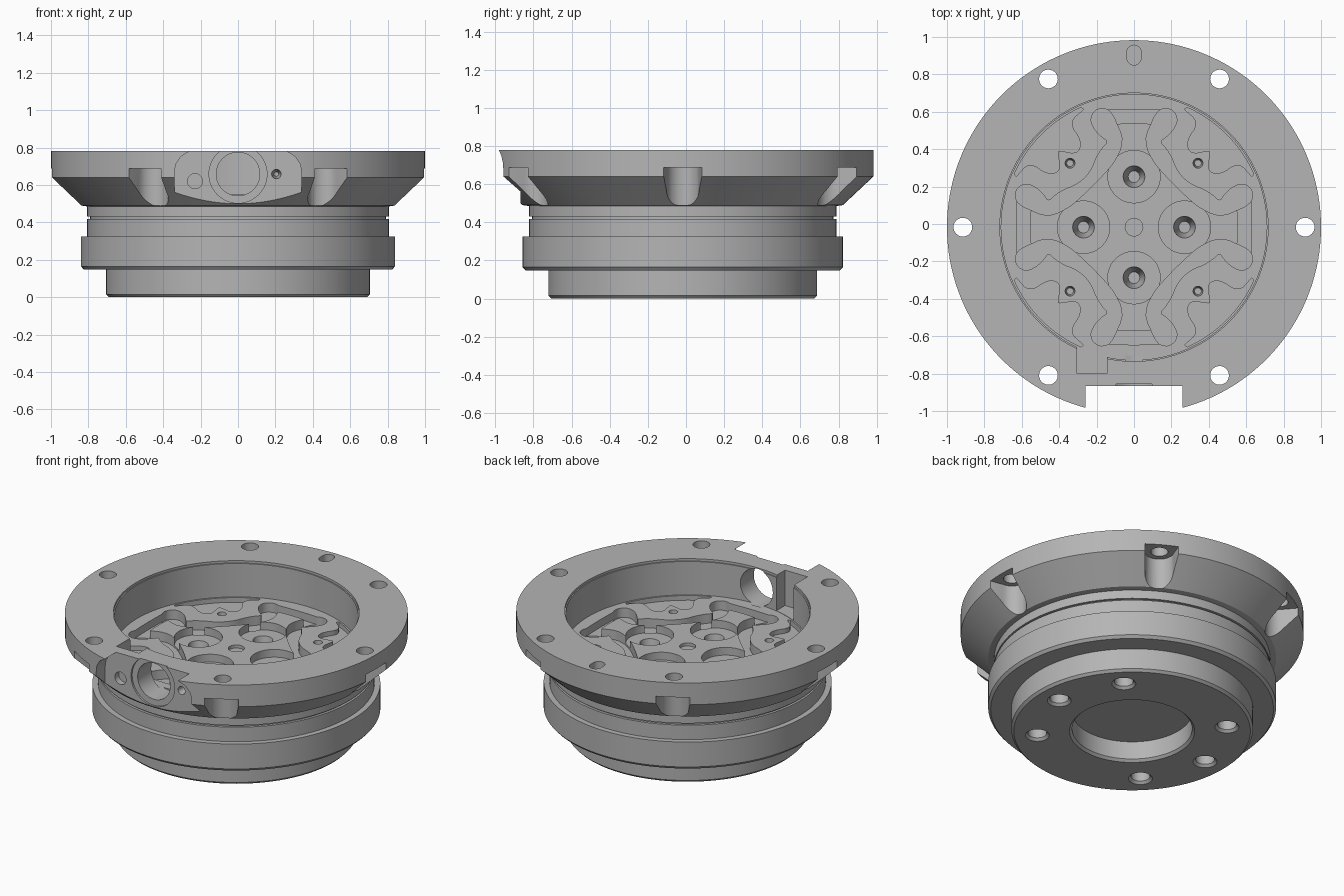
import bpy, bmesh
from math import sin, cos, pi, radians
from mathutils import Matrix, Vector

if "Cube" in bpy.data.objects:
    bpy.data.objects.remove(bpy.data.objects["Cube"], do_unlink=True)

TOP, FLOOR = 0.78, 0.55
AXIS_Y = -0.017
FRONT = Matrix.Rotation(pi / 2, 4, "X")      # outline in x/z, depth towards -y

metal = bpy.data.materials.new("machined grey")
metal.use_nodes = True
grey = (0.46, 0.46, 0.46, 1)
metal.diffuse_color = grey
metal.node_tree.nodes["Principled BSDF"].inputs["Base Color"].default_value = grey


def turn(deg):
    return Matrix.Rotation(radians(deg), 4, "Z")


def circle(x, y, r, n=32):
    return [(x + r * cos(2 * pi * i / n), y + r * sin(2 * pi * i / n)) for i in range(n)]


def arc(x, y, r, a, b, n=16):
    return [(x + r * cos(radians(a + (b - a) * i / n)),
             y + r * sin(radians(a + (b - a) * i / n))) for i in range(n + 1)]


def smooth(pts, closed=False, rounds=2):
    """Corner-cutting subdivision of a polyline."""
    for _ in range(rounds):
        out = [] if closed else [pts[0]]
        for i in range(len(pts) if closed else len(pts) - 1):
            p, q = Vector(pts[i]), Vector(pts[(i + 1) % len(pts)])
            out += [p.lerp(q, 0.25), p.lerp(q, 0.75)]
        pts = out if closed else out + [pts[-1]]
    return [tuple(p) for p in pts]


def ribbon(path):
    """Outline of a round-ended channel; path points are (x, y, half width)."""
    pts = smooth(path)
    left, right = [], []
    for i, p in enumerate(pts):
        a, b = pts[max(i - 1, 0)], pts[min(i + 1, len(pts) - 1)]
        d = Vector((b[0] - a[0], b[1] - a[1])).normalized() * p[2]
        left.append((p[0] - d.y, p[1] + d.x))
        right.append((p[0] + d.y, p[1] - d.x))

    def cap(p, start, n=8):
        v = Vector((start[0] - p[0], start[1] - p[1]))
        return [(p[0] + v.x * cos(t) + v.y * sin(t), p[1] - v.x * sin(t) + v.y * cos(t))
                for t in [pi * k / n for k in range(1, n)]]
    return left + cap(pts[-1], left[-1]) + right[::-1] + cap(pts[0], right[0])


def prism(bm, outline, z0, z1, mat=Matrix(), low=1.0):
    """Solid from an outline; low scales the bottom about its centre."""
    n = len(outline)
    cx, cy = sum(p[0] for p in outline) / n, sum(p[1] for p in outline) / n
    bot = [bm.verts.new(mat @ Vector((cx + (x - cx) * low, cy + (y - cy) * low, z0))) for x, y in outline]
    top = [bm.verts.new(mat @ Vector((x, y, z1))) for x, y in outline]
    bm.faces.new(bot[::-1])
    bm.faces.new(top)
    for i in range(n):
        j = (i + 1) % n
        bm.faces.new((bot[i], bot[j], top[j], top[i]))


def make_object(name, bm):
    bmesh.ops.recalc_face_normals(bm, faces=bm.faces)
    mesh = bpy.data.meshes.new(name)
    bm.to_mesh(mesh)
    bm.free()
    obj = bpy.data.objects.new(name, mesh)
    bpy.context.scene.collection.objects.link(obj)
    return obj


# Turned body: underside recess, spigot, collar, neck, flange and cavity
profile = [(0, .13), (.35, .13), (.35, .015), (.365, 0), (.69, 0), (.705, .015), (.705, .148),
           (.825, .148), (.84, .165), (.84, .325), (.806, .325), (.806, .418), (.79, .418),
           (.79, .43), (.806, .43), (.806, .485), (.84, .49), (1, .64), (1, TOP),
           (.717, TOP), (.717, .765), (.71, .765), (.71, FLOOR), (0, FLOOR)]
bm = bmesh.new()
ring = [bm.verts.new((r, 0, z)) for r, z in profile]
edges = [bm.edges.new(pair) for pair in zip(ring, ring[1:])]
bmesh.ops.spin(bm, geom=ring + edges, axis=(0, 0, 1), cent=(0, 0, 0), angle=2 * pi, steps=144)
bmesh.ops.remove_doubles(bm, verts=bm.verts, dist=1e-4)
body = make_object("flanged_housing", bm)
body.data.materials.append(metal)

cutters = []


def cut(name, *prisms):
    """Subtract a group of separate prisms from the body."""
    bm = bmesh.new()
    for args in prisms:
        prism(bm, *args)
    tool = make_object(name, bm)
    tool.data.materials.append(metal)
    tool.hide_render = True
    mod = body.modifiers.new(name, "BOOLEAN")
    mod.operation, mod.solver, mod.object = "DIFFERENCE", "EXACT", tool
    cutters.append(tool)


quarters = [turn(90 * k) for k in range(4)]
sixths = [turn(60 * k) for k in range(6)]

# Flange bolt holes with open pockets underneath
pocket = [(1.06, .112)] + arc(.915, 0, .085, 90, 270) + [(1.06, -.112)]
cut("bolt_pockets", *[(pocket, .45, .687, m) for m in sixths])
cut("bolt_holes", *[(circle(.915, 0, .05), .6, .9, m) for m in sixths])

# Locating slot at the back of the flange
cut("locating_slot", (arc(0, .935, .038, 0, 180) + arc(0, .905, .038, 180, 360), .71, .9))

# Flat front seat with rounded shoulders, bore and side holes
half = [(.34, .4), (.34, .66), (.333, .71), (.305, .752), (.26, TOP), (.26, .85)]
cut("front_seat", (half + [(-x, z) for x, z in half[::-1]], .85, 1.1, FRONT))
cut("bore_step", (circle(0, .658, .155, 48), .838, .95, FRONT))
cut("front_bore", (circle(0, .658, .116, 48), .685, .95, FRONT))
cut("front_side_holes", (circle(-.23, .62, .04), .81, .95, FRONT),
    (circle(.205, .658, .04), .76, .95, FRONT, .3))

# Square notch in the cavity wall
cut("wall_notch", ([(-.305, -.783), (-.145, -.783), (-.145, -.6), (-.305, -.6)], FLOOR + .002, .9))

# Low areas around the lobed floor
valley = [(.27, .63), (.35, .56), (.28, .46), (.30, .39), (.40, .41),
          (.41, .40), (.39, .30), (.46, .28), (.56, .35), (.63, .27)]
valley = smooth(valley) + arc(0, 0, .7, 24, 66)
cut("floor_valleys", *[(valley, FLOOR - .03, .6, m) for m in quarters])

# Winding channels, with a link across the end of each arm
channel = [(.17, .575, .06), (.15, .54, .06), (.09, .46, .035), (.15, .37, .05), (.205, .28, .03)]
channel += [(y, x, w) for x, y, w in channel[::-1]]
cut("floor_channels", *[(ribbon(channel), FLOOR - .06, .6, m) for m in quarters])
link = [(-.16, .585, .04), (0, .595, .035), (.16, .585, .04)]
cut("channel_links", *[(ribbon(link), FLOOR - .05, .6, m) for m in quarters])

# Counterbored floor holes, centre dimple and small corner holes
cut("floor_counterbores", *[(circle(.27, 0, .14, 48), FLOOR - .05, .6, m) for m in quarters])
cut("floor_holes", *[(circle(.27, 0, .062), .36, .52, m, .5) for m in quarters])
cut("centre_dimple", (circle(0, 0, .047), FLOOR - .02, .6))
cut("corner_holes", *[(circle(.342, .342, .03), .44, .6, m, .6) for m in quarters])

# Chamfered blind holes on the underside
under = [turn(a) for a in (0, 45, 135, 180, 225, 315)]
cut("base_chamfers", *[(circle(.555, 0, .055), -.015, .015, m, 1.55) for m in under])
cut("base_holes", *[(circle(.555, 0, .055), -.1, .12, m) for m in under])

# Bake the cuts, drop the cutters and finish the surface
graph = bpy.context.evaluated_depsgraph_get()
baked = bpy.data.meshes.new_from_object(body.evaluated_get(graph))
body.modifiers.clear()
body.data = baked
for tool in cutters:
    bpy.data.objects.remove(tool, do_unlink=True)
baked.transform(Matrix.Translation((0, AXIS_Y, 0)))
baked.materials.clear()
baked.materials.append(metal)
for poly in baked.polygons:
    poly.material_index = 0
bpy.ops.object.select_all(action="DESELECT")
body.select_set(True)
bpy.context.view_layer.objects.active = body
bpy.ops.object.shade_smooth_by_angle(angle=radians(30))
